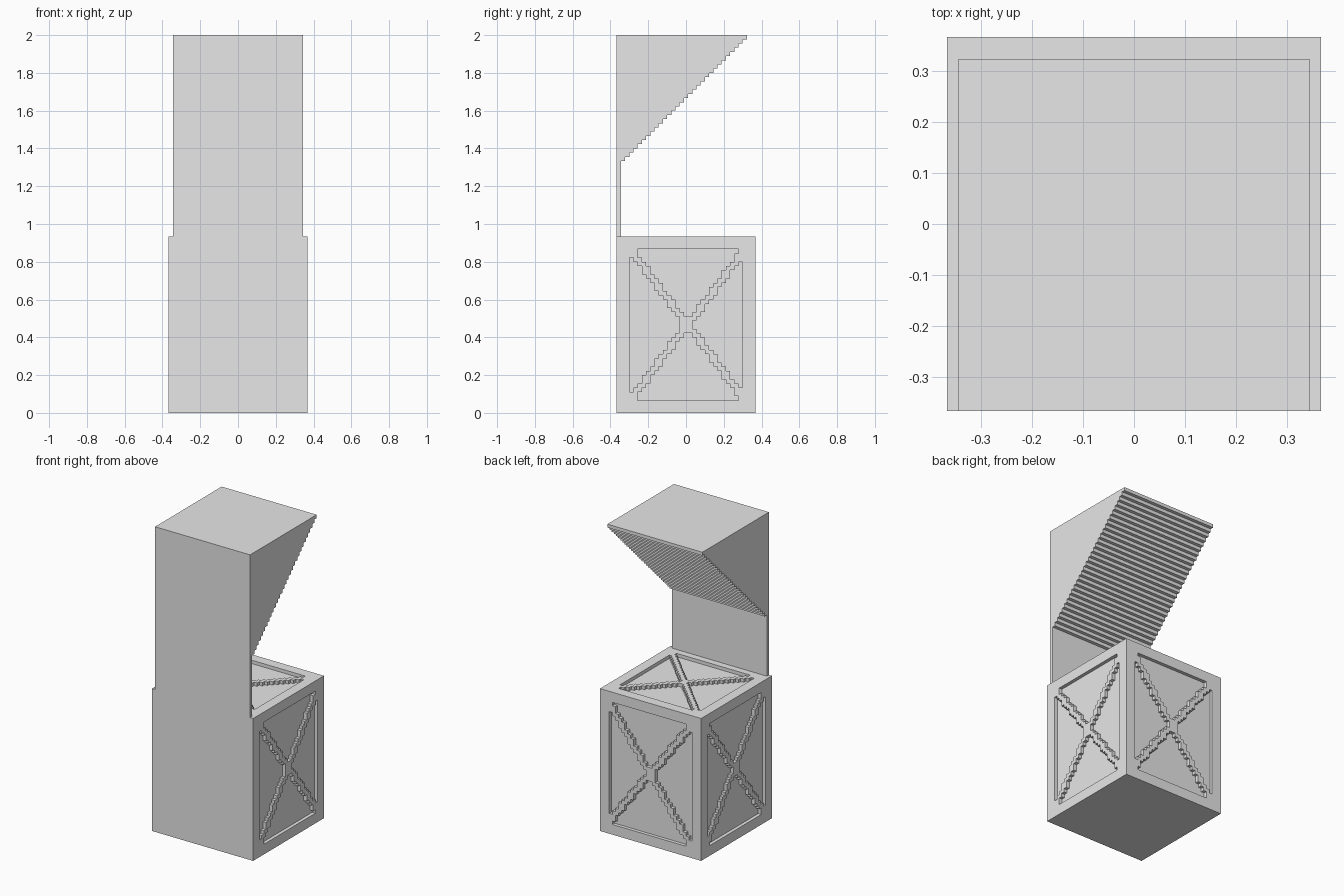
import bpy
import bmesh
from mathutils import Vector

cube = bpy.data.objects.get("Cube")
if cube:
    bpy.data.objects.remove(cube, do_unlink=True)

V = 1 / 45              # edge of one block
WIDE, TALL = 33, 42     # crate size in blocks
HALF = WIDE / 2
RIM = 3                 # frame width in blocks
X, Y, Z = Vector((1, 0, 0)), Vector((0, 1, 0)), Vector((0, 0, 1))

grey = bpy.data.materials.new("light grey")
grey.use_nodes = True
grey.diffuse_color = (0.8, 0.8, 0.8, 1)
grey.node_tree.nodes["Principled BSDF"].inputs["Base Color"].default_value = (0.8, 0.8, 0.8, 1)


def finish(name, bm):
    """Scale from blocks to units and link the part."""
    bmesh.ops.scale(bm, vec=(V, V, V), verts=bm.verts)
    bmesh.ops.recalc_face_normals(bm, faces=bm.faces)
    mesh = bpy.data.meshes.new(name)
    bm.to_mesh(mesh)
    bm.free()
    mesh.materials.append(grey)
    bpy.context.collection.objects.link(bpy.data.objects.new(name, mesh))


def extrude_profile(name, points, offset):
    """Close a flat outline and extrude it."""
    bm = bmesh.new()
    face = bm.faces.new([bm.verts.new(p) for p in points])
    new = bmesh.ops.extrude_face_region(bm, geom=[face], use_keep_orig=True)["geom"]
    bmesh.ops.translate(bm, vec=offset, verts=[g for g in new if isinstance(g, bmesh.types.BMVert)])
    finish(name, bm)


def is_raised(col, row, rows):
    """True on the frame and on the stepped cross brace."""
    c, r = col - RIM, row - RIM
    nc, nr = WIDE - 2 * RIM, rows - 2 * RIM
    if not (0 <= c < nc and 0 <= r < nr):
        return True
    line = (nc - 1) / (nr - 1) * min(r, nr - 1 - r)
    return -0.8 <= c - line <= 1.2 or -1.6 <= (nc - 1 - c) - line <= 0.4


def braced_plate(name, origin, u, w, normal, cols, rows, total_rows):
    """One-block-thick layer with sunken triangles between frame and brace."""
    bm = bmesh.new()
    verts = {}

    def corner(i, j):
        if (i, j) not in verts:
            verts[i, j] = bm.verts.new(origin + u * i + w * j)
        return verts[i, j]

    for i in cols:
        for j in rows:
            if is_raised(i, j, total_rows):
                bm.faces.new([corner(i, j), corner(i + 1, j), corner(i + 1, j + 1), corner(i, j + 1)])
    new = bmesh.ops.extrude_face_region(bm, geom=bm.faces[:], use_keep_orig=True)["geom"]
    bmesh.ops.translate(bm, vec=normal, verts=[g for g in new if isinstance(g, bmesh.types.BMVert)])
    finish(name, bm)


# Crate core, flush with the plain front and base
x, front, back = HALF - 1, -HALF, HALF - 1
extrude_profile("crate_core", [(-x, front, 0), (x, front, 0), (x, back, 0), (-x, back, 0)], Z * (TALL - 1))

# Braced layers on both sides, back and top
full, inner = range(WIDE), range(1, WIDE - 1)
for name, side in (("left", 1), ("right", -1)):
    braced_plate(name + "_panel", Vector((side * x, front, 0)), Y, Z, X * side, full, range(TALL), TALL)
braced_plate("back_panel", Vector((-HALF, back, 0)), X, Z, Y, inner, range(TALL), TALL)
braced_plate("top_panel", Vector((-HALF, front, TALL - 1)), X, Y, Z, inner, range(WIDE - 1), WIDE)

# Thin upright wall widening into a stepped overhang
STEP_BASE, TOP = 60, 90
outline = [(-x, front, TOP), (-x, front, TALL), (-x, front + 1, TALL), (-x, front + 1, STEP_BASE)]
for k in range(TOP - STEP_BASE):
    depth = front + 2 + k
    outline += [(-x, depth, STEP_BASE + k), (-x, depth, STEP_BASE + k + 1)]
extrude_profile("stepped_hood", outline, X * (2 * x))
